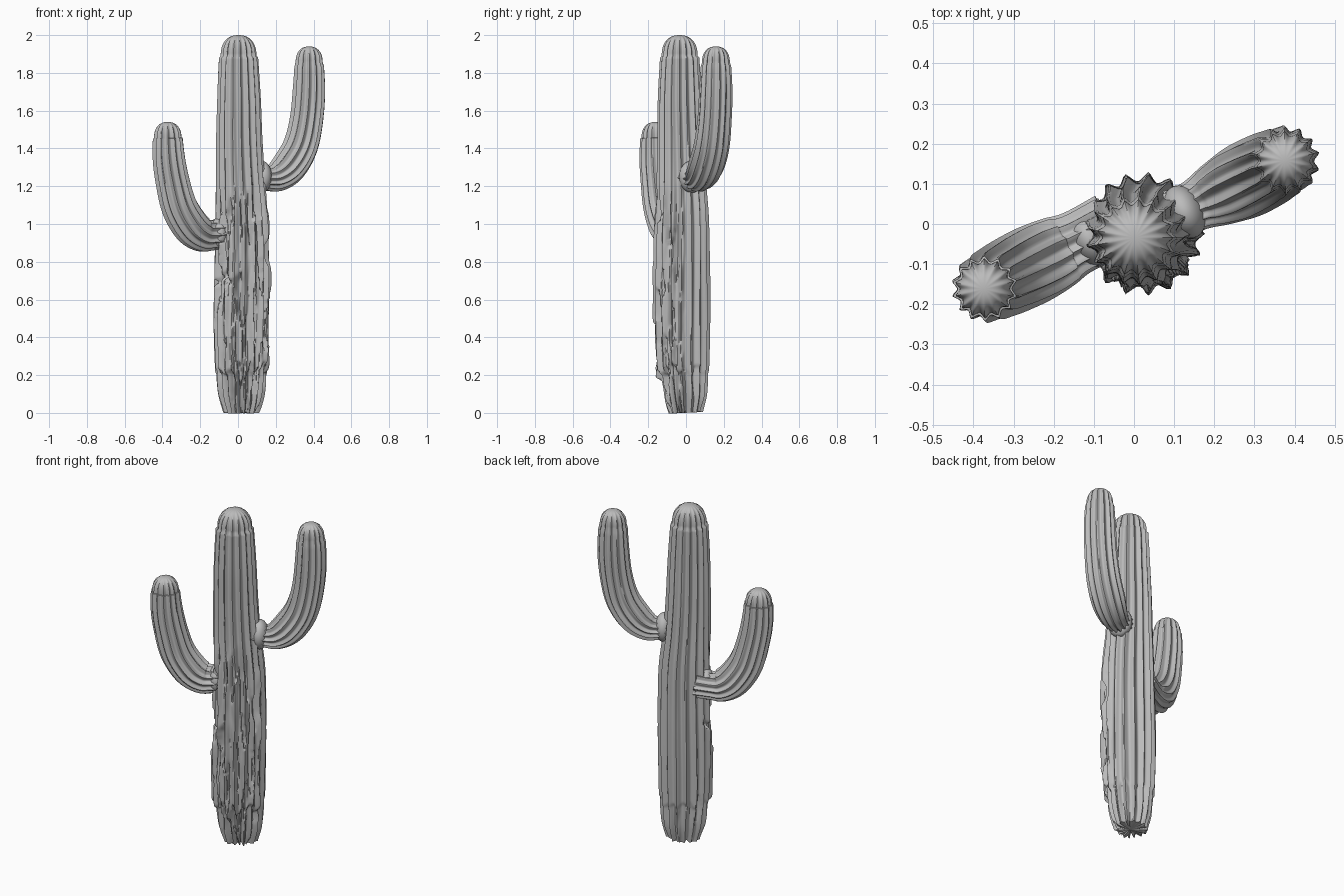
import bpy, bmesh, math
from mathutils import Vector, noise

if "Cube" in bpy.data.objects:
    bpy.data.objects.remove(bpy.data.objects["Cube"])

SKIN = bpy.data.materials.new("grey skin")
SKIN.diffuse_color = (0.5, 0.5, 0.5, 1)
SKIN.use_nodes = True
SKIN.node_tree.nodes["Principled BSDF"].inputs["Base Color"].default_value = SKIN.diffuse_color


def step(a, b, x):
    t = max(0.0, min(1.0, (x - a) / (b - a)))
    return t * t * (3 - 2 * t)


def spline(pts, n):
    """Smooth samples through (x, y, z, radius) stations."""
    p = [Vector(q) for q in pts]
    p = [2 * p[0] - p[1]] + p + [2 * p[-1] - p[-2]]
    segs = len(p) - 3
    out = []
    for i in range(n + 1):
        f = i / n * segs
        k = min(int(f), segs - 1)
        t = f - k
        a, b, c, d = p[k:k + 4]
        out.append(0.5 * (2 * b + (c - a) * t + (2 * a - 5 * b + 4 * c - d) * t * t
                          + (3 * b - a - 3 * c + d) * t ** 3))
    return out


def ribbed_limb(name, pts, ribs, rows, cap, depth, side, shape=None):
    """Sweep a fluted section along a path and finish it with a dome."""
    path = spline(pts, rows)
    cen = [q.to_3d() for q in path]
    dist = [0.0] * len(path)
    for i in range(len(path) - 2, -1, -1):
        dist[i] = dist[i + 1] + (cen[i + 1] - cen[i]).length
    # extra closely spaced rows for the dome
    samples = [(cen[i], path[i][3], dist[i], i) for i in range(len(path)) if dist[i] > cap]
    top, r_top = cen[-1], path[-1][3]
    axis = (cen[-1] - cen[-3]).normalized()
    for k in range(12):
        d = cap * (1 - math.sin(k / 12 * math.pi / 2))
        samples.append((top - axis * d, r_top, d, len(path) - 2))
    around = ribs * 8
    bm = bmesh.new()
    rings = []
    for c, r, d, i in samples:
        tan = (cen[min(i + 1, rows)] - cen[max(i - 1, 0)]).normalized()
        e1 = side
        e2 = tan.cross(e1).normalized()
        u = max(0.0, 1 - d / cap)
        r *= max(0.02, 1 - u ** 2.3) ** (1 / 2.3)
        ring = []
        for j in range(around):
            a = 2 * math.pi * j / around
            dirv = e1 * math.cos(a) + e2 * math.sin(a)
            # pointed ribs with rounded valleys, fading towards the crown
            rib = 1 - abs(math.sin(a * ribs / 2 + 0.35 * noise.noise(Vector((math.cos(a) * 2, math.sin(a) * 2, c.z * 1.5)))))
            fade = 1 - 0.75 * u ** 3
            if shape:
                rr, dz = shape(r, rib, fade, dirv, c.z, a)
            else:
                rr, dz = r * (1 - depth * fade * (1 - rib) ** 1.3), 0
            ring.append(bm.verts.new(c + dirv * rr + Vector((0, 0, dz))))
        rings.append(ring)
    for A, B in zip(rings, rings[1:]):
        for j in range(around):
            k = (j + 1) % around
            bm.faces.new((A[j], A[k], B[k], B[j]))
    for ring, c in ((rings[0][::-1], samples[0][0]), (rings[-1], top)):
        v = bm.verts.new(c)
        for j in range(around):
            bm.faces.new((ring[j], ring[(j + 1) % around], v))
    bmesh.ops.recalc_face_normals(bm, faces=bm.faces)
    me = bpy.data.meshes.new(name)
    bm.to_mesh(me)
    bm.free()
    me.materials.append(SKIN)
    ob = bpy.data.objects.new(name, me)
    bpy.context.collection.objects.link(ob)
    bpy.context.view_layer.objects.active = ob
    ob.select_set(True)
    bpy.ops.object.shade_smooth_by_angle(angle=math.radians(50))
    ob.select_set(False)


def weathered(r, rib, fade, d, z, a):
    """Fluted trunk with torn bark on the lower front and a gnarled foot."""
    rr = r * (1 - 0.15 * fade * (1 - rib) ** 1.3)
    front = step(-0.1, 0.45, -d.y + 0.15 * d.x)
    # long vertical gouges
    n = noise.noise(Vector((d.x * 5.5, d.y * 5.5, z * 3.2 + 7)))
    zone = front * step(1.25, 1.0, z) * step(0.0, 0.25, z)
    rr -= 0.024 * zone * step(0.08, 0.2, n)
    rr += 0.006 * zone * noise.noise(Vector((d.x * 9, d.y * 9, z * 9)))
    # bark broken off above the foot along a ragged line
    edge = 0.23 + 0.09 * noise.noise(Vector((d.x * 4, d.y * 4, 3)))
    foot = step(edge + 0.012, edge - 0.012, z) * (0.25 + 0.75 * front)
    root = noise.noise(Vector((d.x * 6, d.y * 6, z * 5)))
    rr -= foot * (0.018 + 0.022 * step(-0.1, 0.25, root))
    # horizontal crack on the left
    left = step(0.25, 0.6, -d.x) * step(-0.3, 0.1, -d.y)
    rr -= 0.022 * left * step(0.02, 0.006, abs(z - 0.71 - 0.02 * math.sin(a * 7)))
    dz = 0.02 * step(0.05, 0.0, z) * max(0, root)
    return rr, dz


# trunk
ribbed_limb("trunk", [
    (0.02, -0.01, 0.0, 0.105), (0.02, -0.015, 0.1, 0.133), (0.02, -0.022, 0.25, 0.146),
    (0.02, -0.024, 0.45, 0.153), (0.022, -0.024, 0.65, 0.154), (0.024, -0.024, 0.85, 0.151),
    (0.022, -0.024, 1.05, 0.145), (0.012, -0.026, 1.25, 0.131), (0.006, -0.03, 1.45, 0.124),
    (0.005, -0.034, 1.65, 0.118), (0.003, -0.034, 1.82, 0.109), (0.002, -0.034, 2.0, 0.096)],
    17, 200, 0.11, 0.15, Vector((1, 0, 0)), weathered)

# raised arms, each bending in its own upright plane
ARMS = {
    "right_arm": (0.04, 0.5, 0.14, [
        (0.06, 1.25, 0.075), (0.14, 1.24, 0.064), (0.205, 1.25, 0.081), (0.27, 1.305, 0.095),
        (0.33, 1.41, 0.095), (0.362, 1.55, 0.091), (0.376, 1.72, 0.088), (0.376, 1.94, 0.074)]),
    "left_arm": (-0.05, 0.5, -0.15, [
        (-0.06, 0.95, 0.085), (-0.14, 0.94, 0.082), (-0.19, 0.945, 0.093), (-0.25, 0.99, 0.1),
        (-0.31, 1.09, 0.098), (-0.345, 1.22, 0.093), (-0.367, 1.36, 0.088), (-0.374, 1.54, 0.075)]),
}
for name, (y0, slope, x0, pts) in ARMS.items():
    ribbed_limb(name, [(x, y0 + slope * (x - x0), z, r) for x, z, r in pts],
                14, 60, 0.085, 0.17, Vector((-slope, 1, 0)).normalized())

# fillets where the arms leave the trunk
for name, loc, ang in (("right_collar", (0.125, 0.03, 1.25), 0.46),
                       ("left_collar", (-0.11, -0.04, 0.945), 0.46)):
    bpy.ops.mesh.primitive_uv_sphere_add(segments=32, ring_count=16, radius=1, location=loc,
                                         rotation=(0, 0, ang))
    ob = bpy.context.object
    ob.name = name
    ob.scale = (0.05, 0.07, 0.085)
    ob.data.materials.append(SKIN)
    bpy.ops.object.shade_smooth_by_angle(angle=math.radians(50))
    ob.select_set(False)
